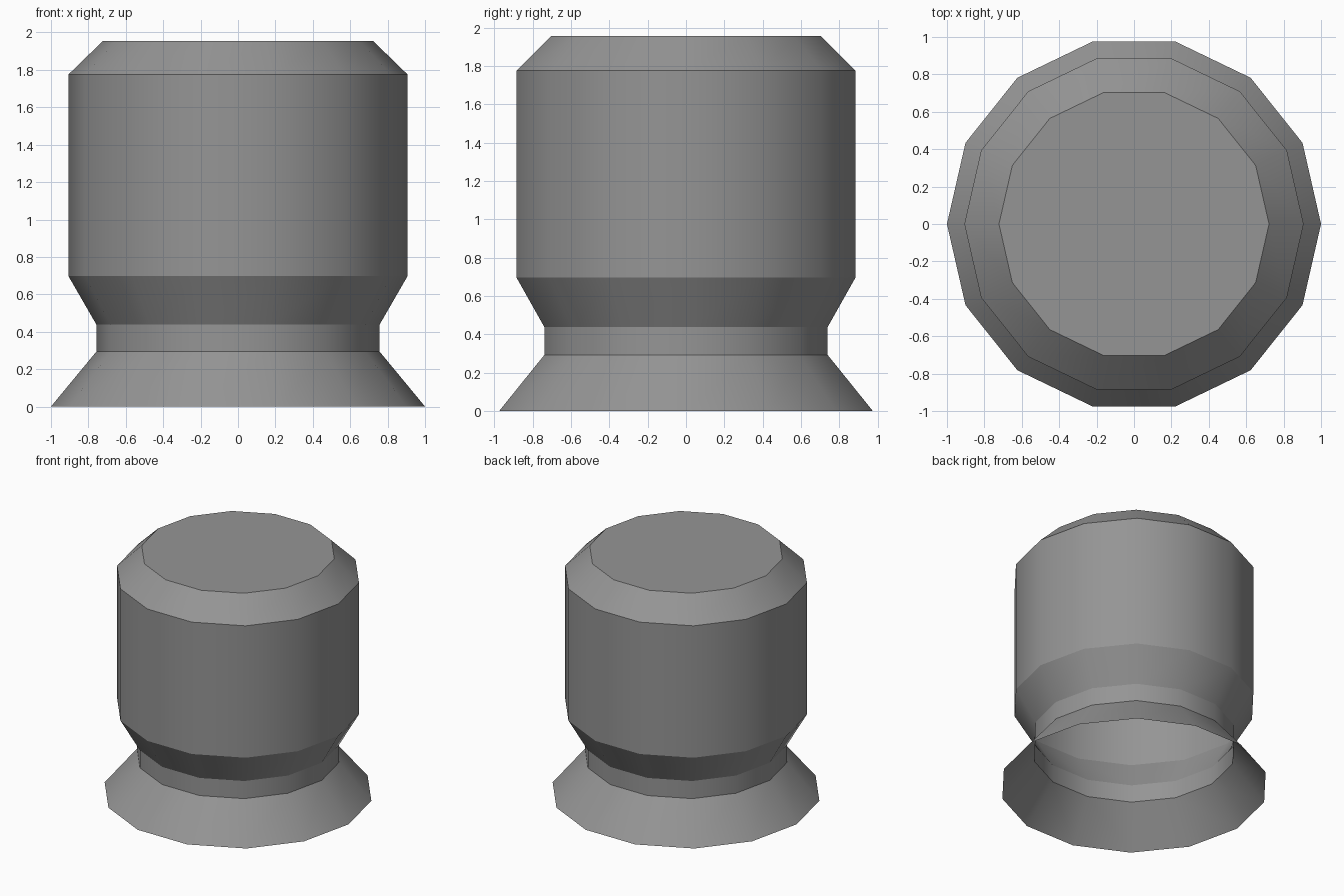
import bpy, bmesh, math

cube = bpy.data.objects.get("Cube")
if cube:
    bpy.data.objects.remove(cube, do_unlink=True)

SIDES = 14
# (radius, height) from the open flared foot up to the flat top
PROFILE = [(1.0, 0.0), (0.757, 0.294), (0.757, 0.438),
           (0.907, 0.698), (0.907, 1.775), (0.722, 1.955)]

grey = bpy.data.materials.new("mid_grey")
grey.use_nodes = True
colour = (0.3, 0.3, 0.3, 1)
grey.diffuse_color = colour
grey.node_tree.nodes["Principled BSDF"].inputs["Base Color"].default_value = colour

# Stack rings of vertices and bridge them into one shell
bm = bmesh.new()
rings = []
for radius, height in PROFILE:
    angles = [math.tau * i / SIDES for i in range(SIDES)]
    rings.append([bm.verts.new((radius * math.cos(a), radius * math.sin(a), height))
                  for a in angles])
for low, high in zip(rings, rings[1:]):
    for i in range(SIDES):
        j = (i + 1) % SIDES
        bm.faces.new((low[i], low[j], high[j], high[i]))

# Flat top cap; the foot stays open underneath
bm.faces.new(rings[-1])

mesh = bpy.data.meshes.new("knob_shell")
bm.to_mesh(mesh)
bm.free()
mesh.materials.append(grey)
knob = bpy.data.objects.new("knob_shell", mesh)
bpy.context.collection.objects.link(knob)

# Smooth around the body, crisp between the bands
bpy.ops.object.select_all(action='DESELECT')
knob.select_set(True)
bpy.context.view_layer.objects.active = knob
bpy.ops.object.shade_smooth_by_angle(angle=math.radians(27))
